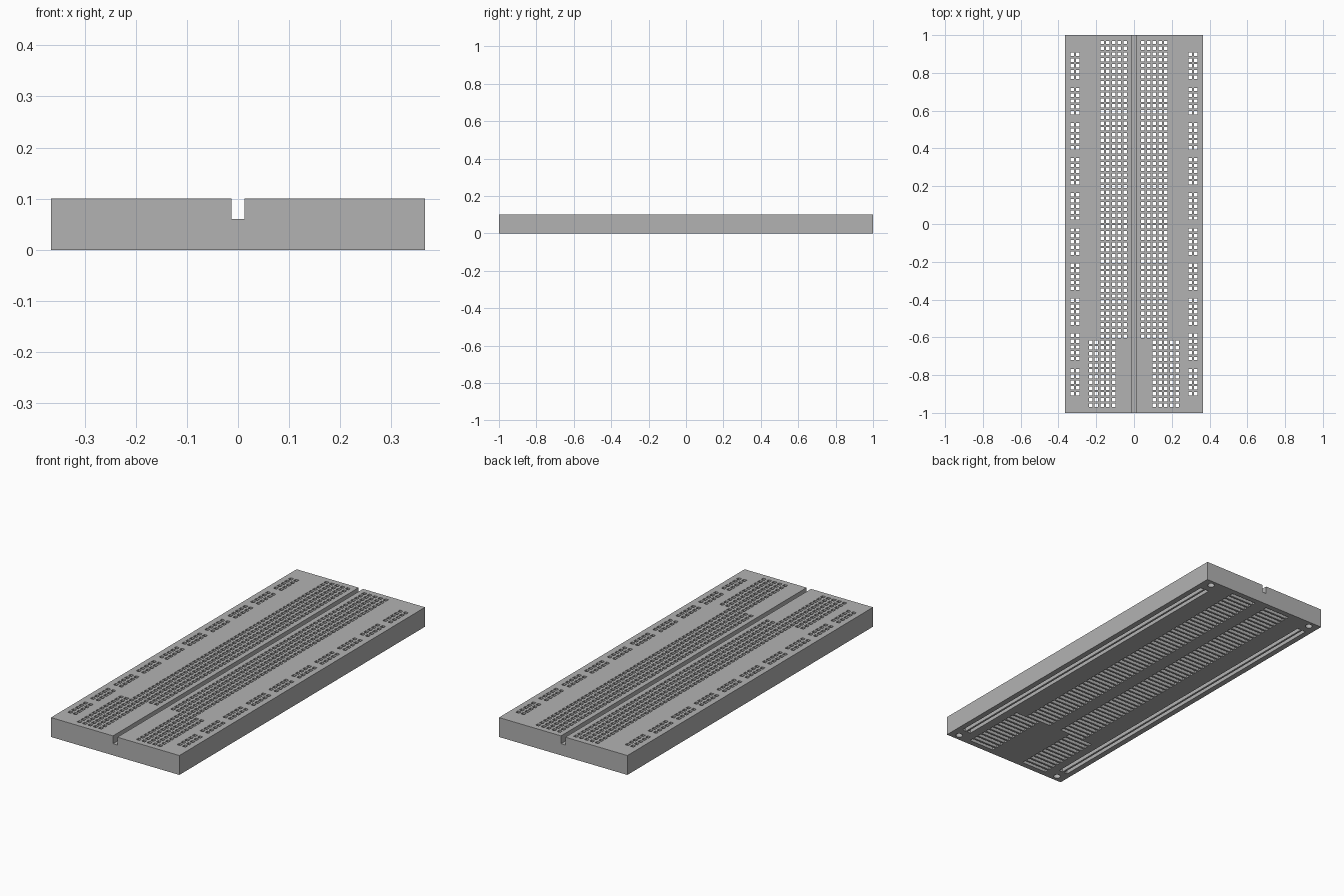
import bpy, bmesh, math
from mathutils import Matrix

if "Cube" in bpy.data.objects:
    bpy.data.objects.remove(bpy.data.objects["Cube"])

W, L, H = 0.732, 2.0, 0.1      # board size
P = 0.0305                     # hole pitch
HOLE = 0.018                   # contact hole side
SLOT = 0.02                    # clip slot width
CEIL = 0.08                    # top of the clip slots

plastic = bpy.data.materials.new("grey_plastic")
plastic.diffuse_color = (0.448, 0.448, 0.448, 1)
plastic.use_nodes = True
plastic.node_tree.nodes["Principled BSDF"].inputs["Base Color"].default_value = plastic.diffuse_color


def box(bm, x, y, z0, z1, sx, sy):
    m = Matrix.Translation((x, y, (z0 + z1) / 2)) @ Matrix.Diagonal((sx, sy, z1 - z0, 1))
    bmesh.ops.create_cube(bm, size=1, matrix=m)


def make(name, bm):
    me = bpy.data.meshes.new(name)
    bm.to_mesh(me)
    bm.free()
    me.materials.append(plastic)
    ob = bpy.data.objects.new(name, me)
    bpy.context.collection.objects.link(ob)
    return ob


def cut(target, cutter):
    cutter.hide_render = True
    mod = target.modifiers.new(cutter.name, 'BOOLEAN')
    mod.operation = 'DIFFERENCE'
    mod.solver = 'MANIFOLD'
    mod.object = cutter
    bpy.context.view_layer.objects.active = target
    bpy.ops.object.modifier_apply(modifier=mod.name)
    bpy.data.objects.remove(cutter)


# board body: U-shaped profile with the centre groove, extruded along y
G, GZ = 0.0125, 0.06
profile = [(-W/2, 0), (W/2, 0), (W/2, H), (G, H), (G, GZ), (-G, GZ), (-G, H), (-W/2, H)]
bm = bmesh.new()
face = bm.faces.new([bm.verts.new((x, -L/2, z)) for x, z in profile])
ext = bmesh.ops.extrude_face_region(bm, geom=[face])
bmesh.ops.translate(bm, vec=(0, L, 0), verts=[v for v in ext['geom'] if isinstance(v, bmesh.types.BMVert)])
bmesh.ops.recalc_face_normals(bm, faces=bm.faces)
board = make("breadboard_body", bm)

holes, slots = bmesh.new(), bmesh.new()
for side in (-1, 1):
    # terminal rows: 52 next to the groove, then 12 shifted outwards
    for row in range(64):
        y = 0.961 - row * P
        x0 = 0.047 + (2 * P if row >= 52 else 0)
        for col in range(5):
            box(holes, side * (x0 + col * P), y, 0.07, H + 0.02, HOLE, HOLE)
        box(slots, side * (x0 + 2 * P), y, -0.02, CEIL, 4 * P + 0.024, SLOT)
    # power rails: two columns of ten five-hole groups over long slots
    for x in (0.297, 0.327):
        for group in range(10):
            for k in range(5):
                y = 0.898 - group * 0.186 - k * P
                box(holes, side * x, y, 0.07, H + 0.02, HOLE, HOLE)
        box(slots, side * x, 0, -0.02, CEIL, SLOT, 1.83)
    # round corner sockets underneath
    for y in (-0.967, 0.967):
        bmesh.ops.create_cone(slots, cap_ends=True, segments=24, radius1=0.017, radius2=0.017,
                              depth=0.1, matrix=Matrix.Translation((side * 0.315, y, 0.01)))

cut(board, make("slot_cutter", slots))
cut(board, make("hole_cutter", holes))
